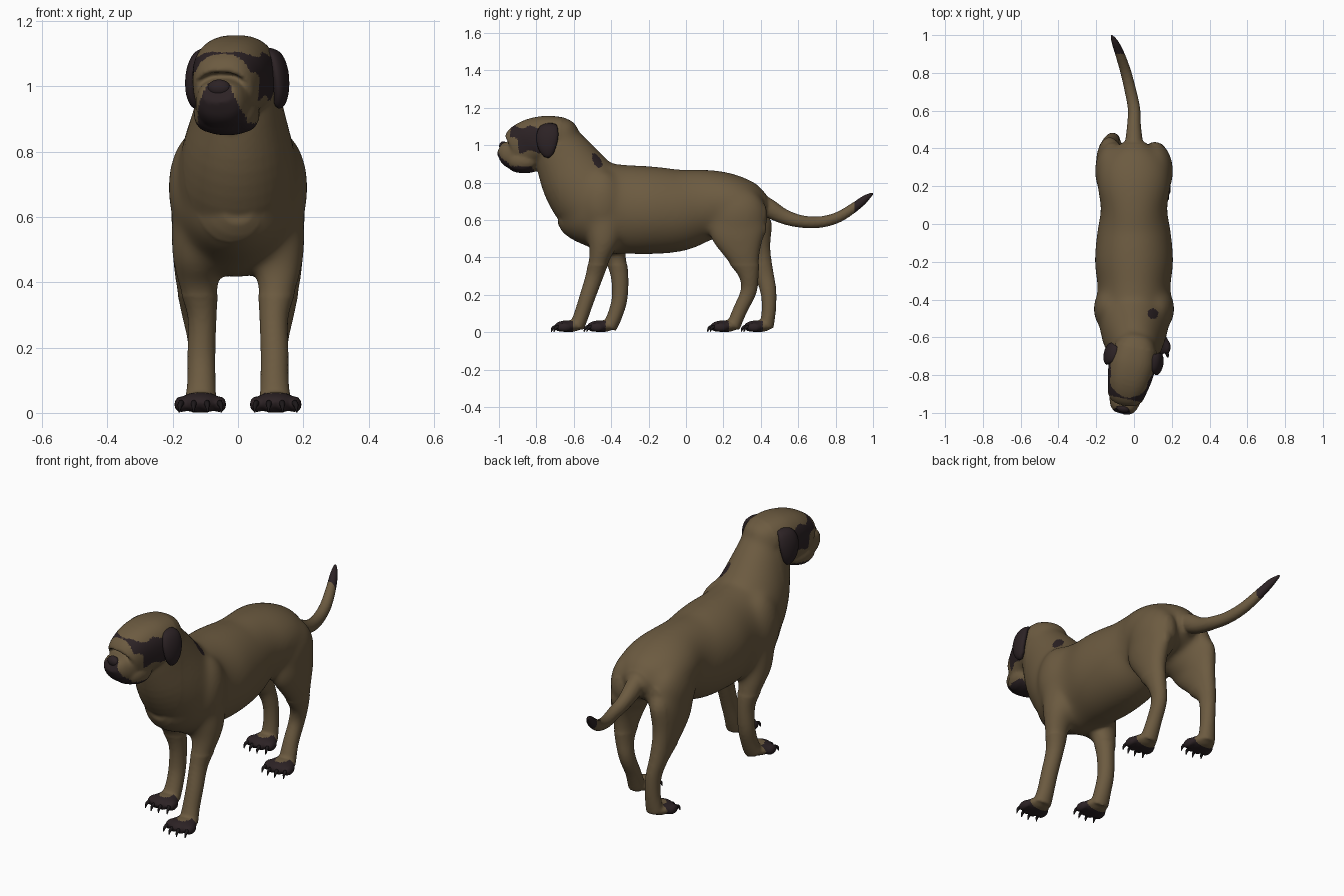
import bpy, bmesh, math
from mathutils import Vector, Matrix

cube = bpy.data.objects.get("Cube")
if cube:
    bpy.data.objects.remove(cube)


def material(name, colour):
    mat = bpy.data.materials.new(name)
    mat.use_nodes = True
    mat.diffuse_color = (*colour, 1)
    mat.node_tree.nodes["Principled BSDF"].inputs["Base Color"].default_value = (*colour, 1)
    return mat


FAWN = material("fawn coat", (.15, .104, .052))
DARK = material("dark markings", (.025, .016, .018))
CLAW = material("claw black", (.012, .009, .01))
LIP = material("inner lip", (.075, .04, .04))
HEAD = Matrix.Translation((.005, -.68, 0)) @ Matrix.Rotation(math.radians(-12), 4, "Z")
TO_HEAD = HEAD.inverted()
X, Y = Vector((1, 0, 0)), Vector((0, 1, 0))


def smooth_path(points, steps=4):
    """Catmull-Rom interpolation of position and radii together."""
    pts = [Vector(p) for p in points]
    out = []
    for i in range(len(pts) - 1):
        a, b, c, d = pts[max(i - 1, 0)], pts[i], pts[i + 1], pts[min(i + 2, len(pts) - 1)]
        for s in range(steps):
            t = s / steps
            out.append(b + (c - a) * (t / 2) + (a * 2 - b * 5 + c * 4 - d) * (t * t / 2)
                       + (b * 3 - a - c * 3 + d) * (t ** 3 / 2))
    return out + [pts[-1]]


def loft(bm, points, side=X, matrix=Matrix(), sides=40, square=1.0):
    """Tube through (x, y, z, half width, half depth) points."""
    path = smooth_path(points)
    rings = []
    for i, p in enumerate(path):
        tangent = (path[min(i + 1, len(path) - 1)] - path[max(i - 1, 0)]).to_3d().normalized()
        wide = (side - tangent * side.dot(tangent)).normalized()
        deep = tangent.cross(wide)
        ring = []
        for k in range(sides):
            a = math.tau * k / sides
            c, s = math.cos(a), math.sin(a)
            c, s = (math.copysign(abs(v) ** square, v) for v in (c, s))
            ring.append(bm.verts.new(matrix @ (p.to_3d() + wide * c * p[3] + deep * s * p[4])))
        rings.append(ring)
    for r, q in zip(rings, rings[1:]):
        for k in range(sides):
            n = (k + 1) % sides
            bm.faces.new((r[k], r[n], q[n], q[k]))
    bm.faces.new(rings[0][::-1])
    bm.faces.new(rings[-1])


def ball(bm, centre, radii, matrix=Matrix()):
    bmesh.ops.create_uvsphere(bm, u_segments=24, v_segments=16, radius=1,
                              matrix=matrix @ Matrix.Translation(centre) @ Matrix.Diagonal((*radii, 1)))


def make(name, bm, *mats):
    bmesh.ops.recalc_face_normals(bm, faces=bm.faces)
    mesh = bpy.data.meshes.new(name)
    bm.to_mesh(mesh)
    bm.free()
    obj = bpy.data.objects.new(name, mesh)
    bpy.context.collection.objects.link(obj)
    for m in mats:
        mesh.materials.append(m)
    mesh.polygons.foreach_set("use_smooth", [True] * len(mesh.polygons))
    return obj


body, claws = bmesh.new(), bmesh.new()

# Torso, from chest to rump
loft(body, [(0, y, z, w, h) for y, z, w, h in (
    (-.67, .65, .06, .07), (-.6, .638, .145, .15), (-.5, .652, .195, .226),
    (-.42, .658, .2, .243), (-.33, .657, .193, .238), (-.2, .652, .208, .236),
    (-.05, .652, .196, .223), (.08, .677, .176, .197), (.2, .69, .193, .17),
    (.3, .685, .185, .14), (.38, .67, .125, .105), (.43, .66, .06, .055))])

# Neck
loft(body, [(.01, -.69, 1.01, .115, .135), (.005, -.645, .925, .138, .165),
            (0, -.575, .805, .172, .197), (0, -.49, .7, .187, .21), (0, -.4, .66, .17, .2)])

# Tail
loft(body, [(0, .36, .71, .05, .05), (0, .44, .665, .046, .05), (0, .52, .62, .037, .041),
            (0, .61, .593, .033, .034), (-.02, .71, .588, .031, .031),
            (-.045, .81, .613, .029, .029), (-.075, .9, .668, .025, .026),
            (-.1, .96, .715, .019, .02), (-.122, 1.003, .746, .006, .006)])

# Skull, steep stop and slanted muzzle
loft(body, [(0, y, z, w, h) for y, z, w, h in (
    (.09, 1.03, .06, .065), (.05, 1.035, .103, .105), (-.04, 1.033, .124, .124),
    (-.12, 1.025, .12, .124), (-.175, 1.0, .108, .125), (-.207, .977, .1, .118),
    (-.235, .956, .088, .092), (-.268, .959, .08, .076), (-.298, .972, .068, .053),
    (-.319, .982, .05, .034))], matrix=HEAD, square=.82)
ball(body, (0, -.188, .878), (.075, .08, .028), HEAD)
for s in (-1, 1):
    ball(body, (s * .056, -.19, .915), (.044, .082, .055), HEAD)
    ball(body, (s * .055, -.17, 1.085), (.04, .035, .025), HEAD)
    # Shoulder blade and buttock masses
    ball(body, (s * .113, -.45, .69), (.102, .125, .18))
    ball(body, (s * .11, .28, .62), (.098, .155, .16))

# Legs: heights and radii are shared, the stride differs on each side
FRONT = ((.112, .62, .09, .11), (.122, .5, .083, .09), (.122, .41, .066, .06),
         (.11, .3, .045, .047), (.112, .18, .043, .042), (.112, .09, .044, .04), (.115, .025, .05, .04))
REAR = ((.11, .62, .085, .14), (.13, .53, .073, .152), (.138, .42, .056, .1),
        (.13, .31, .043, .055), (.116, .22, .038, .043), (.112, .12, .039, .038), (.116, .025, .046, .038))
STRIDES = (
    (1, FRONT, (-.43, -.44, -.46, -.49, -.53, -.56, -.585)),
    (-1, FRONT, (-.43, -.415, -.38, -.355, -.355, -.38, -.41)),
    (1, REAR, (.27, .28, .305, .335, .335, .29, .25)),
    (-1, REAR, (.29, .315, .36, .415, .44, .443, .43)))
paws = []
for s, shape, ys in STRIDES:
    loft(body, [(s * x, y, z, w, d) for (x, z, w, d), y in zip(shape, ys)])
    px, py = s * shape[-1][0], ys[-1] - .045
    paws.append((px, py))
    ball(body, (px, py, .032), (.066, .075, .032))
    # Toes and claws
    for i in (-1.5, -.5, .5, 1.5):
        tx, ty = px + i * .039, py - .042 + abs(i) * .014
        ball(body, (tx, ty, .026), (.021, .04, .025))
        loft(claws, [(tx, ty - .03, .03, .01, .01), (tx + i * .003, ty - .047, .022, .007, .008),
                     (tx + i * .004, ty - .055, .002, .002, .002)], sides=8)

# Fuse the coat into one skin
dog = make("body", body)
remesh = dog.modifiers.new("fuse", "REMESH")
remesh.mode, remesh.voxel_size = "VOXEL", .008
relax = dog.modifiers.new("relax", "SMOOTH")
relax.factor, relax.iterations = .5, 5
bpy.context.view_layer.update()
fused = bpy.data.meshes.new_from_object(dog.evaluated_get(bpy.context.evaluated_depsgraph_get()))
dog.modifiers.clear()
dog.data = fused

# Blend the joins of neck, shoulders and haunches
bm = bmesh.new()
bm.from_mesh(fused)
trunk = [v for v in bm.verts if v.co.z > .36 and v.co.y < .42 and (TO_HEAD @ v.co).y > .03]
for _ in range(40):
    bmesh.ops.smooth_vert(bm, verts=trunk, factor=.5, use_axis_x=True, use_axis_y=True, use_axis_z=True)
bm.to_mesh(fused)
bm.free()
fused.materials.clear()
fused.materials.append(FAWN)
fused.materials.append(DARK)


def is_dark(c):
    if c.y > .9:  # tail tip
        return True
    if c.z < .06:  # feet, leaving the heel fawn
        return any(abs(c.x - x) < .1 and -.12 < c.y - y < .025 for x, y in paws)
    if c.z > .8 and math.hypot(c.x - .1, c.y + .475) < .028:  # shoulder spot
        return True
    p = TO_HEAD @ c
    if p.z < .84 or p.y > -.05:
        return False
    low = .965 if p.y > -.2 else 1.035
    mask = -.25 < p.y < -.06 and low < p.z + .008 * math.sin(p.y * 60) < 1.097
    snout = p.y < -.295 + (1 - p.z) * .4 and p.z < 1.025 and abs(p.x) < .038 + (1 - p.z) * .4
    lips = p.z < .888 and p.y < -.13
    return mask or snout or lips


for f in fused.polygons:
    f.use_smooth = True
    f.material_index = int(is_dark(f.center))

make("claws", claws, CLAW)

# Drooping ears
for s, name in ((1, "left_ear"), (-1, "right_ear")):
    bm = bmesh.new()
    loft(bm, [(s * .09, -.025, 1.108, .035, .012), (s * .118, -.03, 1.09, .052, .02),
              (s * .133, -.035, 1.045, .06, .024), (s * .138, -.035, .99, .05, .022),
              (s * .132, -.03, .95, .03, .017), (s * .125, -.026, .938, .01, .008)],
         side=Y, matrix=HEAD, sides=20)
    make(name, bm, DARK)

# Nose, eyes and inner lip
bm = bmesh.new()
ball(bm, (0, -.303, .995), (.036, .022, .026), HEAD)
make("nose", bm, DARK)
bm = bmesh.new()
for s in (-1, 1):
    ball(bm, (s * .06, -.208, 1.05), (.015, .015, .013), HEAD)
make("eyes", bm, CLAW)
bm = bmesh.new()
ball(bm, (0, -.258, .89), (.03, .018, .008), HEAD)
make("inner_lip", bm, LIP)
